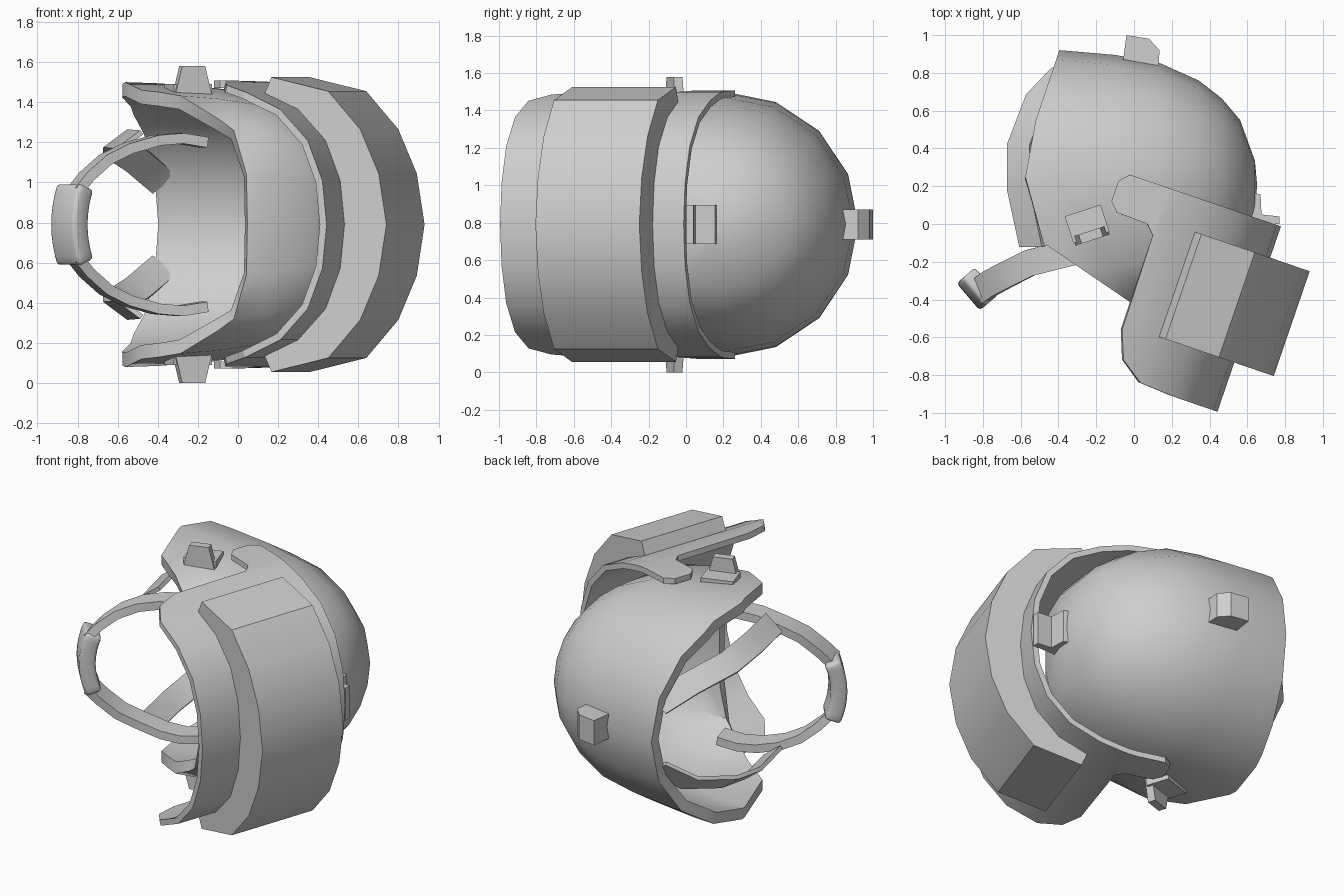
import bpy, bmesh, math
from mathutils import Vector as V

ZC = 0.79  # height of the symmetry plane
if "Cube" in bpy.data.objects:
    bpy.data.objects.remove(bpy.data.objects["Cube"], do_unlink=True)

grey = bpy.data.materials.new("light_grey")
grey.use_nodes = True
grey.diffuse_color = (0.62, 0.62, 0.62, 1)
grey.node_tree.nodes["Principled BSDF"].inputs["Base Color"].default_value = (0.62, 0.62, 0.62, 1)


def finish(name, bm, thick=0, offset=0, mirror=False, bevel=0, angle=30):
    """Turn a bmesh into a finished, shaded object."""
    bmesh.ops.recalc_face_normals(bm, faces=bm.faces)
    me = bpy.data.meshes.new(name)
    bm.to_mesh(me)
    bm.free()
    ob = bpy.data.objects.new(name, me)
    bpy.context.collection.objects.link(ob)
    ob.location.z = ZC
    if mirror:
        m = ob.modifiers.new("mirror", 'MIRROR')
        m.use_axis = (False, False, True)
    if thick:
        s = ob.modifiers.new("thickness", 'SOLIDIFY')
        s.thickness, s.offset = thick, offset
    if bevel:
        b = ob.modifiers.new("bevel", 'BEVEL')
        b.width, b.segments = bevel, 2
    deps = bpy.context.evaluated_depsgraph_get()
    ob.data = bpy.data.meshes.new_from_object(ob.evaluated_get(deps))
    ob.modifiers.clear()
    ob.data.name = name
    ob.data.materials.clear()
    ob.data.materials.append(grey)
    bpy.ops.object.select_all(action='DESELECT')
    ob.select_set(True)
    bpy.context.view_layer.objects.active = ob
    bpy.ops.object.shade_smooth_by_angle(angle=math.radians(angle))
    return ob


def grid(rows, closed=False):
    """Skin equal-length rows of points with quads."""
    bm = bmesh.new()
    vs = [[bm.verts.new(p) for p in r] for r in rows]
    n = len(rows[0])
    for a, b in zip(vs, vs[1:]):
        for i in range(n if closed else n - 1):
            j = (i + 1) % n
            bm.faces.new((a[i], a[j], b[j], b[i]))
    return bm, vs


def prism(name, pts, vec, **kw):
    """Extrude an outline along a vector."""
    bm = bmesh.new()
    a = [bm.verts.new(p) for p in pts]
    b = [bm.verts.new(V(p) + V(vec)) for p in pts]
    bm.faces.new(a)
    bm.faces.new(b[::-1])
    for i in range(len(a)):
        j = (i + 1) % len(a)
        bm.faces.new((a[i], b[i], b[j], a[j]))
    return finish(name, bm, **kw)


def ribbon(name, path, width, thick, **kw):
    w = V(width) / 2
    bm, _ = grid([[V(p) - w, V(p), V(p) + w] for p in path])
    return finish(name, bm, thick=thick, **kw)


# Helmet shell: rings along x, round behind and squarer at the brow
CY, SIDES = 0.205, 16


def ring_point(x, r, t):
    c = math.cos(t)
    if c < 0:
        c = (1 + c) ** 2 - 1
    return (x, CY + r * c, 0.985 * r * math.sin(t))


rings = [(0.64, 0.13), (0.562, 0.345), (0.465, 0.46), (0.342, 0.555), (0.13, 0.65),
         (-0.1, 0.69), (-0.39, 0.715), (-0.68, 0.725)]
bm, vs = grid([[ring_point(x, r, math.tau * i / SIDES) for i in range(SIDES)]
               for x, r in rings], closed=True)
tip = bm.verts.new((0.652, CY, 0))
for i in range(SIDES):
    bm.faces.new((tip, vs[0][(i + 1) % SIDES], vs[0][i]))
rim = [(-0.385, 0.95), (-0.52, 0.55), (-0.575, 0.25), (-0.48, -0.1), (0.04, -0.455)]
for a, b in zip(rim, rim[1:]):
    bmesh.ops.bisect_plane(bm, geom=bm.verts[:] + bm.edges[:] + bm.faces[:],
                           plane_co=(*a, 0), plane_no=(b[1] - a[1], a[0] - b[0], 0),
                           clear_outer=True)
finish("helmet_shell", bm, thick=0.07, offset=-1, angle=40)

# Raised visor, laid out in its own tilted axes
U, W = V((0.946, -0.324, 0)), V((0.324, 0.946, 0))


def tilt(u, v, z):
    return U * u + W * v + V((0, 0, z))


# Stations: across, half width, lower edge, upper edge
stations = [(-0.152, 0.7, 0.075, 0.19), (-0.105, 0.7, 0.028, 0.24), (0.066, 0.695, 0.023, 0.24),
            (0.113, 0.69, -0.024, 0.24), (0.118, 0.69, -0.55, 0.24), (0.177, 0.677, -0.7, 0.24),
            (0.3, 0.645, -0.785, 0.24), (0.485, 0.56, -0.797, 0.24), (0.625, 0.41, -0.797, 0.24),
            (0.7, 0.215, -0.797, 0.24), (0.722, 0, -0.797, 0.24)]
bm, _ = grid([[tilt(u, lo, z), tilt(u, hi, z)] for u, z, lo, hi in stations])
finish("visor_plate", bm, thick=0.036, mirror=True)

# Thick outer block on the visor
outer = [(0.317, 0.65), (0.355, 0.735), (0.654, 0.665), (0.823, 0.475), (0.92, 0.255), (0.961, 0)]
inner = [(0.73, 0), (0.705, 0.22), (0.63, 0.415), (0.49, 0.565)]
loop = outer + [(u, -z) for u, z in outer[-2::-1]]
back = [(u, -z) for u, z in inner[:0:-1]] + inner
prism("visor_block", [tilt(u, -0.522, z) for u, z in loop + back], W * 0.587)

# Chin straps and rear straps, one on each side
ribbon("chin_strap", [(-0.81, -0.35, 0.17), (-0.755, -0.31, 0.24), (-0.66, -0.26, 0.325),
                      (-0.55, -0.205, 0.38), (-0.41, -0.17, 0.42), (-0.29, -0.14, 0.43),
                      (-0.17, -0.11, 0.41)],
       (0.04, -0.135, 0), 0.052, mirror=True)
ribbon("rear_strap", [(-0.54, -0.12, 0.415), (-0.605, 0.18, 0.42), (-0.605, 0.42, 0.385),
                      (-0.505, 0.68, 0.32), (-0.37, 0.82, 0.205)],
       (0.12, 0, 0.09), 0.025, mirror=True)

# Chin cup: short padded curve
normal = V((-0.76, -0.65, 0))
cup = []
for i in range(9):
    s = i / 4 - 1
    p = V((-0.83, -0.345, 0)) + normal * (0.014 - 0.04 * s * s)
    cup.append(p + V((0, 0, 0.19 * s)))
ribbon("chin_cup", cup, (0.123, -0.144, 0), 0.098, bevel=0.02, angle=50)

# Side clips: low base with a tapered upright
E, F = V((0.95, 0.31, 0)), V((-0.31, 0.95, 0))
C = V((-0.25, 0.005, 0))
prism("clip_base", [C + E * a + F * b + V((0, 0, 0.63))
                    for a, b in ((-0.1, -0.08), (0.1, -0.08), (0.1, 0.07), (-0.1, 0.07))],
      (0, 0, 0.07), mirror=True)
prism("clip_upright", [C + E * a + F * -0.095 + V((0, 0, z))
                       for a, z in ((-0.1, 0.63), (-0.06, 0.79), (0.06, 0.79), (0.1, 0.63))],
      F * 0.05, mirror=True)

# Rear lug and crown catch
prism("rear_lug", [(x, y, -0.08) for x, y in
                   ((-0.06, 0.85), (-0.04, 1.0), (0.08, 0.98), (0.135, 0.92), (0.13, 0.82))],
      (0, 0, 0.16))
prism("crown_catch", [(x, y, -0.105) for x, y in
                      ((0.59, 0.18), (0.67, 0.155), (0.675, 0.05), (0.77, 0.04), (0.77, 0), (0.59, 0))],
      (0, 0, 0.21))
